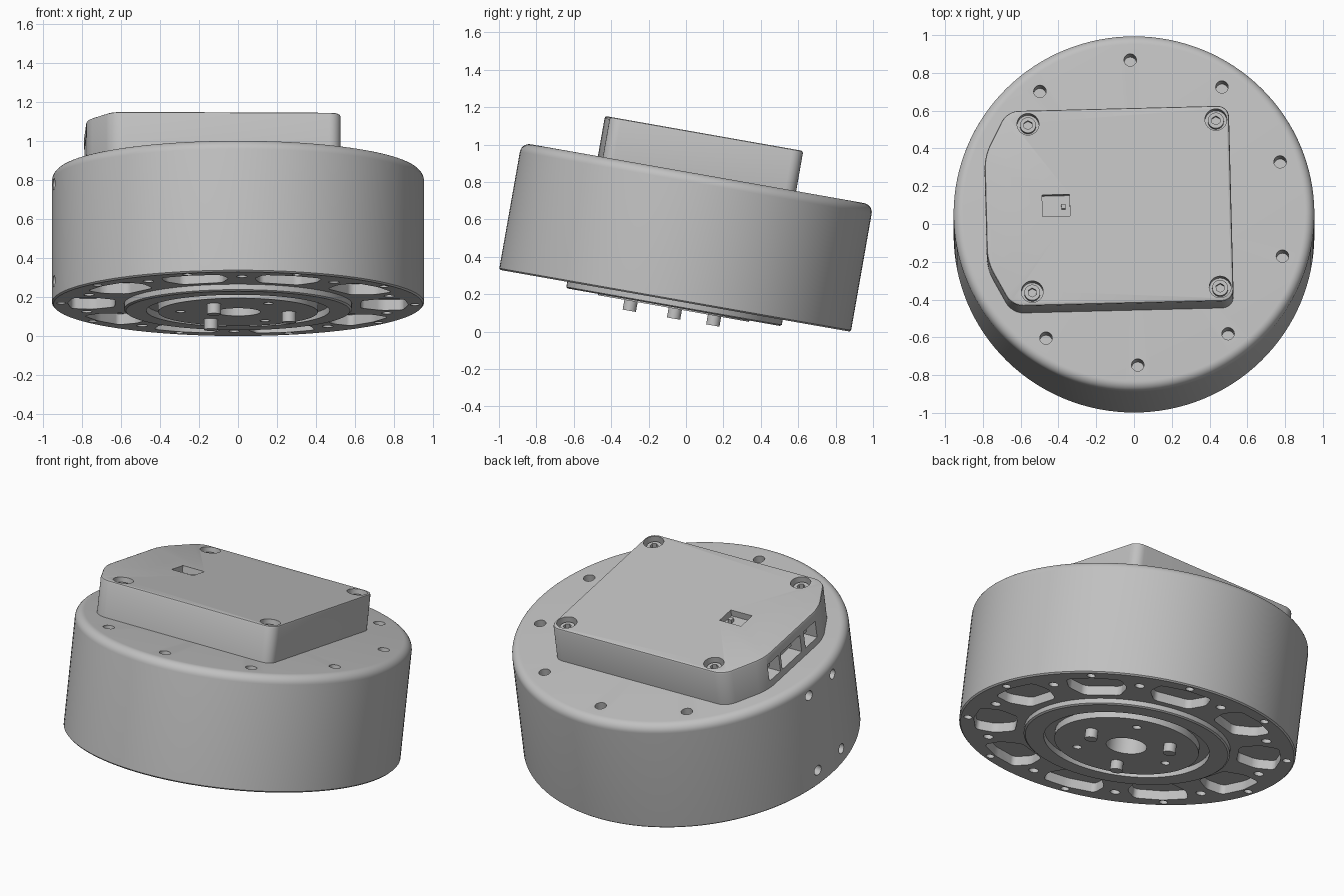
import bpy, bmesh
from math import radians, sin, cos, pi
from mathutils import Matrix, Vector

cube = bpy.data.objects.get("Cube")
if cube:
    bpy.data.objects.remove(cube)

# Single flat metal colour
GREY = (0.53, 0.53, 0.53, 1)
metal = bpy.data.materials.new("light grey metal")
metal.use_nodes = True
metal.diffuse_color = GREY
metal.node_tree.nodes["Principled BSDF"].inputs["Base Color"].default_value = GREY

# The motor leans back; the cover is also turned slightly on the motor axis
LEAN = Matrix.Translation((0, -0.059, 0.165)) @ Matrix.Rotation(radians(-10), 4, 'X')
TURN = Matrix.Rotation(radians(1.45), 4, 'Z')
HEIGHT, RADIUS = 0.69, 0.955


def cylinder(bm, x, y, z0, z1, r, sides=32):
    bmesh.ops.create_cone(bm, cap_ends=True, segments=sides, radius1=r, radius2=r,
                          depth=z1 - z0, matrix=Matrix.Translation((x, y, (z0 + z1) / 2)))


def box(bm, lo, hi):
    lo, hi = Vector(lo), Vector(hi)
    bmesh.ops.create_cube(bm, size=1, matrix=Matrix.Translation((lo + hi) / 2)
                          @ Matrix.Diagonal((*(hi - lo), 1)))


def prism(bm, outline, z0, z1, corner, rim=0):
    """Extruded outline with rounded corners and an optional small top chamfer."""
    face = bm.faces.new([bm.verts.new((x, y, z0)) for x, y in outline])
    new = bmesh.ops.extrude_face_region(bm, geom=[face])["geom"]
    top = [v for v in new if isinstance(v, bmesh.types.BMVert)]
    for v in top:
        v.co.z = z1
    uprights = [e for v in top for e in v.link_edges
                if abs(e.verts[0].co.z - e.verts[1].co.z) > 1e-5]
    bmesh.ops.bevel(bm, geom=uprights, offset=corner, segments=6, profile=0.5, affect='EDGES')
    if rim:
        edges = [e for e in bm.edges if all(abs(v.co.z - z1) < 1e-5 for v in e.verts)]
        bmesh.ops.bevel(bm, geom=edges, offset=rim, segments=2, profile=0.5, affect='EDGES')
    bmesh.ops.recalc_face_normals(bm, faces=bm.faces)


def lathe(bm, profile, closed=False, steps=128):
    verts = [bm.verts.new((r, 0, z)) for r, z in profile]
    pairs = list(zip(verts, verts[1:])) + ([(verts[-1], verts[0])] if closed else [])
    edges = [bm.edges.new(p) for p in pairs]
    bmesh.ops.spin(bm, geom=verts + edges, axis=(0, 0, 1), cent=(0, 0, 0),
                   angle=2 * pi, steps=steps, use_duplicate=False)
    bmesh.ops.remove_doubles(bm, verts=bm.verts, dist=1e-5)
    bmesh.ops.recalc_face_normals(bm, faces=bm.faces)


def to_object(name, bm):
    mesh = bpy.data.meshes.new(name)
    bm.to_mesh(mesh)
    bm.free()
    ob = bpy.data.objects.new(name, mesh)
    bpy.context.collection.objects.link(ob)
    return ob


def finish(name, bm, cutter=None, matrix=LEAN):
    ob = to_object(name, bm)
    bpy.ops.object.select_all(action='DESELECT')
    bpy.context.view_layer.objects.active = ob
    ob.select_set(True)
    if cutter:
        tool = to_object(name + "_cutter", cutter)
        tool.hide_render = True
        mod = ob.modifiers.new("cut", 'BOOLEAN')
        mod.operation, mod.solver, mod.object = 'DIFFERENCE', 'EXACT', tool
        bpy.ops.object.modifier_apply(modifier=mod.name)
        bpy.data.objects.remove(tool)
    ob.data.materials.clear()
    ob.data.materials.append(metal)
    ob.data.transform(matrix)
    bpy.ops.object.shade_smooth_by_angle(angle=radians(30))
    return ob


def polar(r, degrees):
    return r * cos(radians(degrees)), r * sin(radians(degrees))


# Round motor housing with a filleted top rim and a shallow centre bore
FILLET = 0.05
arc = [(RADIUS - FILLET + FILLET * cos(i * pi / 16), HEIGHT - FILLET + FILLET * sin(i * pi / 16))
       for i in range(9)]
housing = bmesh.new()
lathe(housing, [(0, 0.06), (0.115, 0.06), (0.115, 0), (RADIUS - 0.008, 0), (RADIUS, 0.008)]
      + arc + [(0, HEIGHT)])

cuts = bmesh.new()
for i in range(10):
    spoke = 91.4 + 36 * i
    # Top screw holes, left out where the cover sits
    if i not in (2, 3):
        cylinder(cuts, *polar(0.82, spoke), HEIGHT - 0.1, HEIGHT + 0.02, 0.033)
    # Underside: spoke holes, rim holes and rounded pockets
    cylinder(cuts, *polar(0.81, spoke), -0.02, 0.08, 0.028)
    mid = spoke + 18
    cylinder(cuts, *polar(0.908, mid), -0.02, 0.05, 0.024)
    prism(cuts, [polar(0.64, mid - 9.5), polar(0.76, mid - 13), polar(0.865, mid - 10.5),
                 polar(0.875, mid), polar(0.865, mid + 10.5), polar(0.76, mid + 13),
                 polar(0.64, mid + 9.5)], -0.02, 0.055, 0.025)
# Four radial mounting holes in the side wall
for angle in (173.8, 188.4):
    for z in (0.095, 0.6):
        bmesh.ops.create_cone(cuts, cap_ends=True, segments=32, radius1=0.03, radius2=0.03, depth=0.12,
                              matrix=Matrix.Rotation(radians(angle), 4, 'Z')
                              @ Matrix.Translation((RADIUS - 0.02, 0, z))
                              @ Matrix.Rotation(pi / 2, 4, 'Y'))
finish("motor_housing", housing, cuts)

# Output bearing ring and hub under the housing
ring = bmesh.new()
lathe(ring, [(0.47, 0.002), (0.47, -0.035), (0.575, -0.035), (0.585, -0.028), (0.585, 0.002)], True)
finish("bearing_ring", ring)

hub = bmesh.new()
lathe(hub, [(0.115, 0.002), (0.115, -0.042), (0.41, -0.042), (0.41, 0.002)], True)
hub_holes = bmesh.new()
for angle in (62, 182, 302):
    cylinder(hub_holes, *polar(0.295, angle), -0.06, -0.005, 0.025)
finish("output_hub", hub, hub_holes)

for i, angle in enumerate((2, 122, 242)):
    pin = bmesh.new()
    cylinder(pin, *polar(0.262, angle), -0.095, -0.03, 0.036)
    finish(f"drive_pin_{i + 1}", pin)

# Electronics cover with cut corners on the connector side
TOP = 0.908
half = [(0.515, 0.525), (-0.66, 0.525), (-0.785, 0.285)]
outline = half + [(x, -y) for x, y in reversed(half)]
cover = bmesh.new()
prism(cover, outline, HEIGHT - 0.01, TOP, 0.06, 0.012)

screws = [(x, y) for x in (-0.55, 0.445) for y in (-0.45, 0.45)]
ports = [(0.15, 0.26), (-0.07, 0.13), (-0.23, -0.11)]
cover_cuts = bmesh.new()
for x, y in screws:
    cylinder(cover_cuts, x, y, TOP - 0.06, TOP + 0.02, 0.058)
for y0, y1 in ports:
    box(cover_cuts, (-0.82, y0, 0.735), (-0.68, y1, 0.845))
box(cover_cuts, (-0.485, -0.048, TOP - 0.04), (-0.34, 0.068, TOP + 0.02))
finish("electronics_cover", cover, cover_cuts, LEAN @ TURN)

# Socket screws sunk in the cover
for i, (x, y) in enumerate(screws):
    head, socket = bmesh.new(), bmesh.new()
    cylinder(head, x, y, TOP - 0.07, TOP - 0.025, 0.042)
    cylinder(socket, x, y, TOP - 0.05, TOP, 0.024, 6)
    finish(f"cover_screw_{i + 1}", head, socket, LEAN @ TURN)

# Contacts inside the connector ports, and the small part in the top window
for i, (y0, y1) in enumerate(ports):
    tongue = bmesh.new()
    box(tongue, (-0.74, y0 + 0.03, 0.78), (-0.67, y1 - 0.03, 0.8))
    finish(f"port_contact_{i + 1}", tongue, None, LEAN @ TURN)
chip = bmesh.new()
box(chip, (-0.385, -0.005, TOP - 0.05), (-0.362, 0.02, TOP - 0.015))
finish("window_switch", chip, None, LEAN @ TURN)
